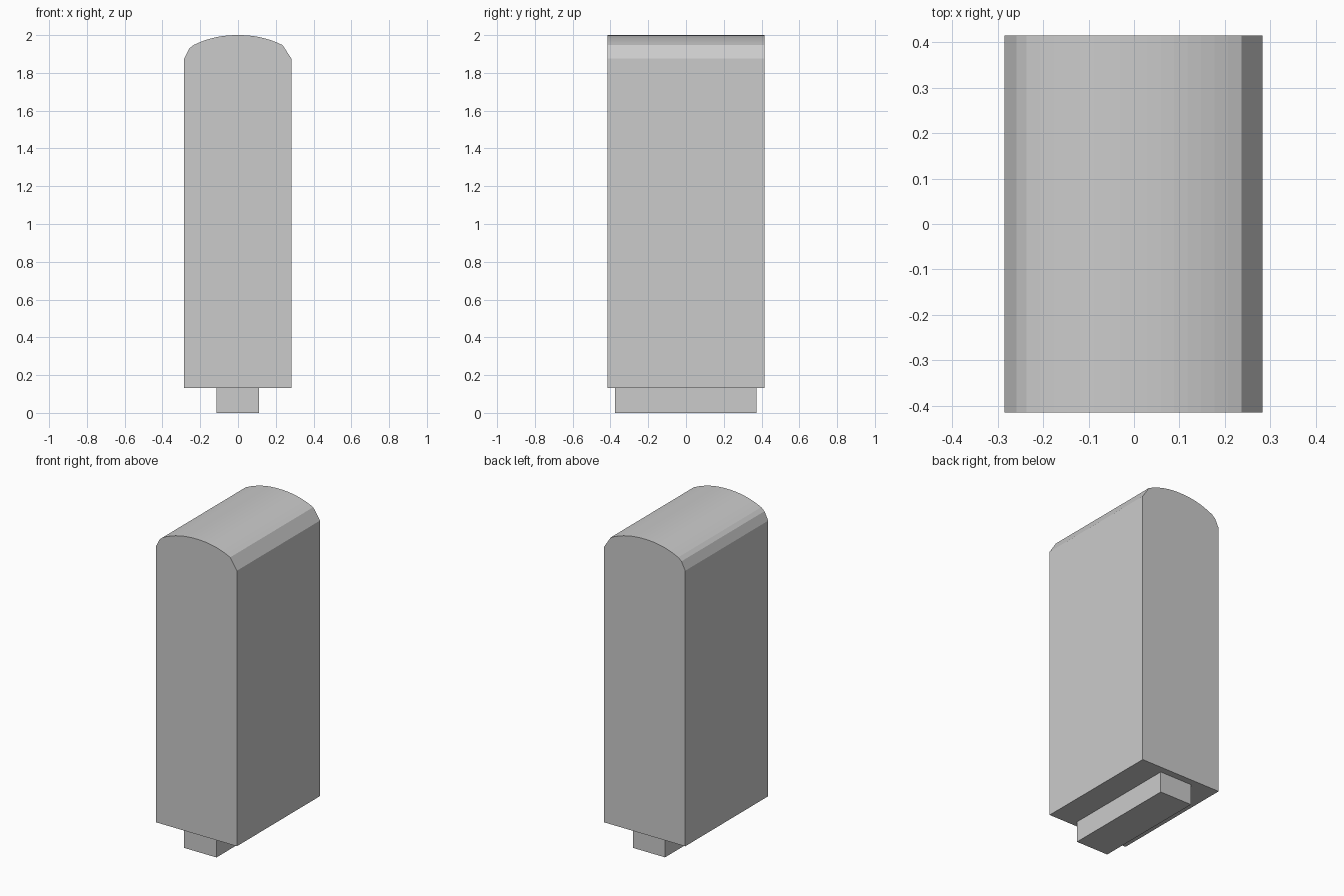
import bpy, bmesh

if "Cube" in bpy.data.objects:
    bpy.data.objects.remove(bpy.data.objects["Cube"])


def extrude_profile(name, profile, y0, y1):
    """Closed prism from an (x, z) outline, running along y."""
    bm = bmesh.new()
    face = bm.faces.new([bm.verts.new((x, y0, z)) for x, z in profile])
    ext = bmesh.ops.extrude_face_region(bm, geom=[face], use_keep_orig=True)
    moved = [g for g in ext["geom"] if isinstance(g, bmesh.types.BMVert)]
    bmesh.ops.translate(bm, verts=moved, vec=(0, y1 - y0, 0))
    bmesh.ops.recalc_face_normals(bm, faces=bm.faces)
    mesh = bpy.data.meshes.new(name)
    bm.to_mesh(mesh)
    bm.free()
    obj = bpy.data.objects.new(name, mesh)
    bpy.context.collection.objects.link(obj)
    return obj


# Body: straight sides, one flat bevel on the right shoulder, two facets on the left
half_w, shoulder, rise, top = 0.285, 0.236, 0.053, 2.0
steps = 16
crown = []
for i in range(steps + 1):
    t = 1 - 2 * i / steps
    crown.append((shoulder * t, top - rise * abs(t) ** 2.2))
outline = [(-half_w, 0.132), (half_w - 0.002, 0.132), (half_w - 0.002, 1.875)]
outline += crown + [(-0.259, 1.928), (-half_w, 1.875)]
extrude_profile("body", outline, -0.415, 0.415)

# Narrow foot under the body
foot = [(-0.114, 0.0), (0.112, 0.0), (0.112, 0.132), (-0.114, 0.132)]
extrude_profile("foot", foot, -0.375, 0.372)
